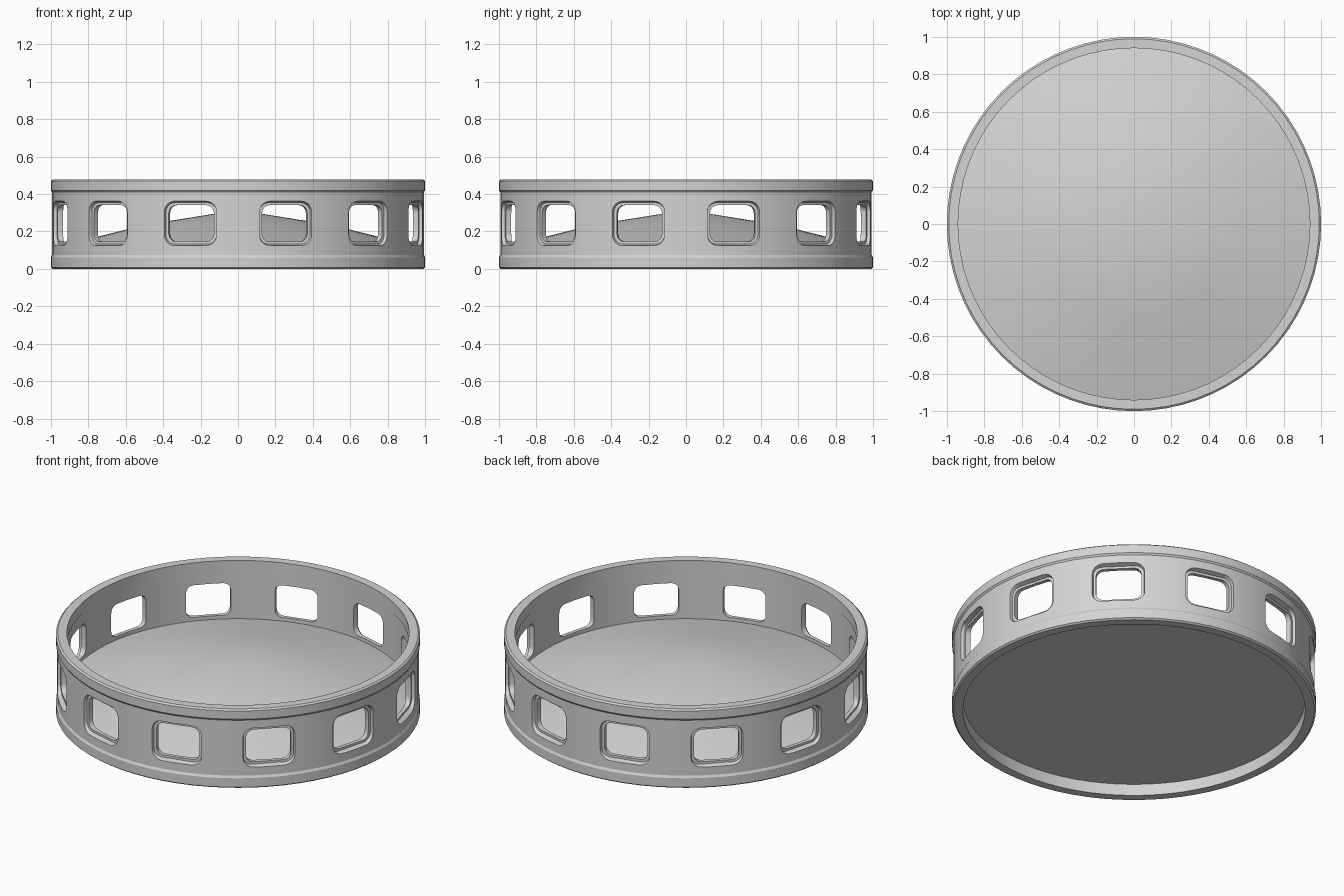
import bpy, bmesh, math
from mathutils import Matrix

if "Cube" in bpy.data.objects:
    bpy.data.objects.remove(bpy.data.objects["Cube"], do_unlink=True)

SEGMENTS = 72
WINDOWS = 12

grey = bpy.data.materials.new("plain_grey")
grey.use_nodes = True
colour = (0.65, 0.655, 0.655, 1)
grey.diffuse_color = colour
grey.node_tree.nodes["Principled BSDF"].inputs["Base Color"].default_value = colour


def finish(name, bm):
    bmesh.ops.recalc_face_normals(bm, faces=bm.faces)
    mesh = bpy.data.meshes.new(name)
    bm.to_mesh(mesh)
    bm.free()
    mesh.materials.append(grey)
    obj = bpy.data.objects.new(name, mesh)
    bpy.context.collection.objects.link(obj)
    return obj


def select(obj):
    bpy.ops.object.select_all(action='DESELECT')
    obj.select_set(True)
    bpy.context.view_layer.objects.active = obj


def smooth(obj):
    select(obj)
    bpy.ops.object.shade_smooth_by_angle(angle=math.radians(25))


def lathe(name, profile, closed=True):
    """Spin an (r, z) profile about the z axis."""
    bm = bmesh.new()
    verts = [bm.verts.new((r, 0, z)) for r, z in profile]
    edges = [bm.edges.new(pair) for pair in zip(verts, verts[1:])]
    if closed:
        edges.append(bm.edges.new((verts[-1], verts[0])))
    bmesh.ops.spin(bm, geom=verts + edges, cent=(0, 0, 0), axis=(0, 0, 1),
                   angle=math.tau, steps=SEGMENTS, use_duplicate=False)
    bmesh.ops.remove_doubles(bm, verts=bm.verts, dist=0.0005)
    return finish(name, bm)


def rounded_rect(w, h, corner, steps=6):
    points = []
    for k, (sx, sy) in enumerate([(1, 1), (-1, 1), (-1, -1), (1, -1)]):
        for i in range(steps + 1):
            a = math.pi / 2 * (k + i / steps)
            points.append((sx * (w / 2 - corner) + corner * math.cos(a),
                           sy * (h / 2 - corner) + corner * math.sin(a)))
    return points


def window_cutter(name, sections):
    """Ring of radial prisms; each section is (radius, width, height, corner)."""
    bm = bmesh.new()
    for n in range(WINDOWS):
        turn = Matrix.Rotation(math.tau * (n + 0.5) / WINDOWS, 4, 'Z')
        loops = []
        for r, w, h, corner in sections:
            loop = [bm.verts.new((r, y, 0.243 + z)) for y, z in rounded_rect(w, h, corner)]
            bmesh.ops.transform(bm, matrix=turn, verts=loop)
            loops.append(loop)
        for a, b in zip(loops, loops[1:]):
            for i in range(len(a)):
                j = (i + 1) % len(a)
                bm.faces.new((a[i], a[j], b[j], b[i]))
        bm.faces.new(loops[0])
        bm.faces.new(loops[-1])
    obj = finish(name, bm)
    obj.hide_render = True
    return obj


# Side wall with stepped window openings
wall = lathe("wall", [(0.943, 0.05), (0.993, 0.05), (0.993, 0.43), (0.943, 0.43)])
cutters = [
    window_cutter("recess_cutter", [(0.964, 0.28, 0.222, 0.05), (0.99, 0.294, 0.238, 0.058),
                                    (1.05, 0.294, 0.238, 0.058)]),
    window_cutter("opening_cutter", [(0.88, 0.25, 0.195, 0.042), (1.05, 0.25, 0.195, 0.042)]),
]
for cutter in cutters:
    mod = wall.modifiers.new(cutter.name, 'BOOLEAN')
    mod.operation = 'DIFFERENCE'
    mod.solver = 'EXACT'
    mod.object = cutter
    select(wall)
    bpy.ops.object.modifier_apply(modifier=mod.name)
    bpy.data.objects.remove(cutter, do_unlink=True)
smooth(wall)

# Rims with softened edges
smooth(lathe("top_rim", [(0.94, 0.41), (0.993, 0.41), (1, 0.42), (1, 0.47),
                         (0.99, 0.478), (0.94, 0.478)]))
smooth(lathe("bottom_rim", [(0.94, 0), (0.99, 0), (1, 0.008), (1, 0.062),
                            (0.993, 0.075), (0.94, 0.075)]))

# Floor: shallow two-slope cone on top, flat underneath
smooth(lathe("floor", [(0, 0.315), (0.5, 0.235), (0.95, 0.122), (0.95, 0.07), (0, 0.07)],
             closed=False))
